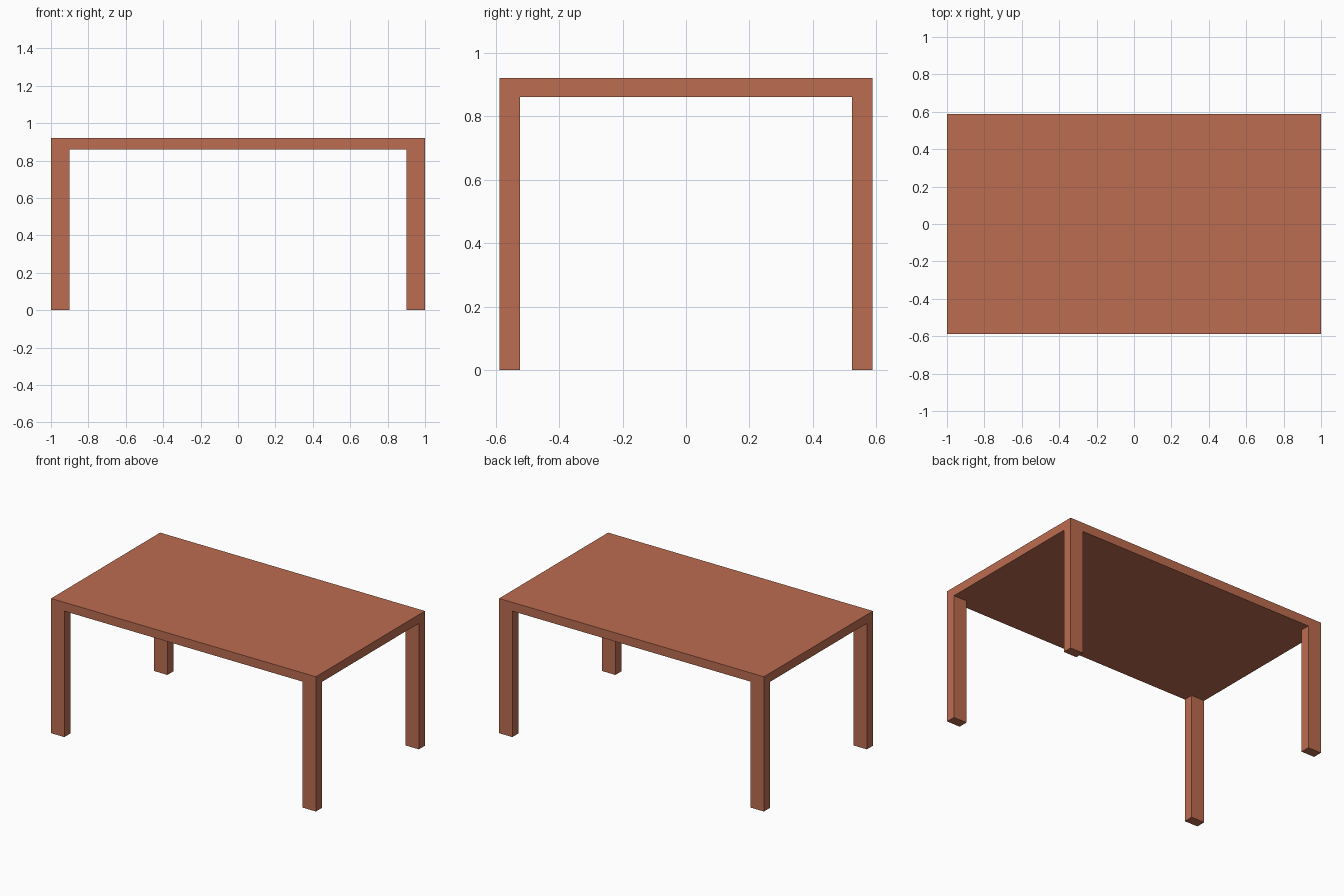
import bpy

if "Cube" in bpy.data.objects:
    bpy.data.objects.remove(bpy.data.objects["Cube"])

HALF_X, HALF_Y = 1.0, 0.588
HEIGHT, UNDERSIDE = 0.92, 0.86
LEG_X, LEG_Y = 0.10, 0.065

wood = bpy.data.materials.new("red_brown_wood")
wood.diffuse_color = (0.50, 0.15, 0.08, 1.0)
wood.use_nodes = True
wood.node_tree.nodes["Principled BSDF"].inputs["Base Color"].default_value = wood.diffuse_color


def box(name, center, size):
    bpy.ops.mesh.primitive_cube_add(size=1, location=center)
    obj = bpy.context.object
    obj.name = name
    obj.scale = size
    bpy.ops.object.transform_apply(location=False, rotation=False, scale=True)
    obj.data.materials.append(wood)
    return obj


# Table top
box("table_top", (0, 0, (HEIGHT + UNDERSIDE) / 2),
    (2 * HALF_X, 2 * HALF_Y, HEIGHT - UNDERSIDE))

# Four legs flush with the corners
for y_name, sy in (("front", -1), ("back", 1)):
    for x_name, sx in (("left", -1), ("right", 1)):
        box(f"{y_name}_{x_name}_leg",
            (sx * (HALF_X - LEG_X / 2), sy * (HALF_Y - LEG_Y / 2), UNDERSIDE / 2),
            (LEG_X, LEG_Y, UNDERSIDE))
